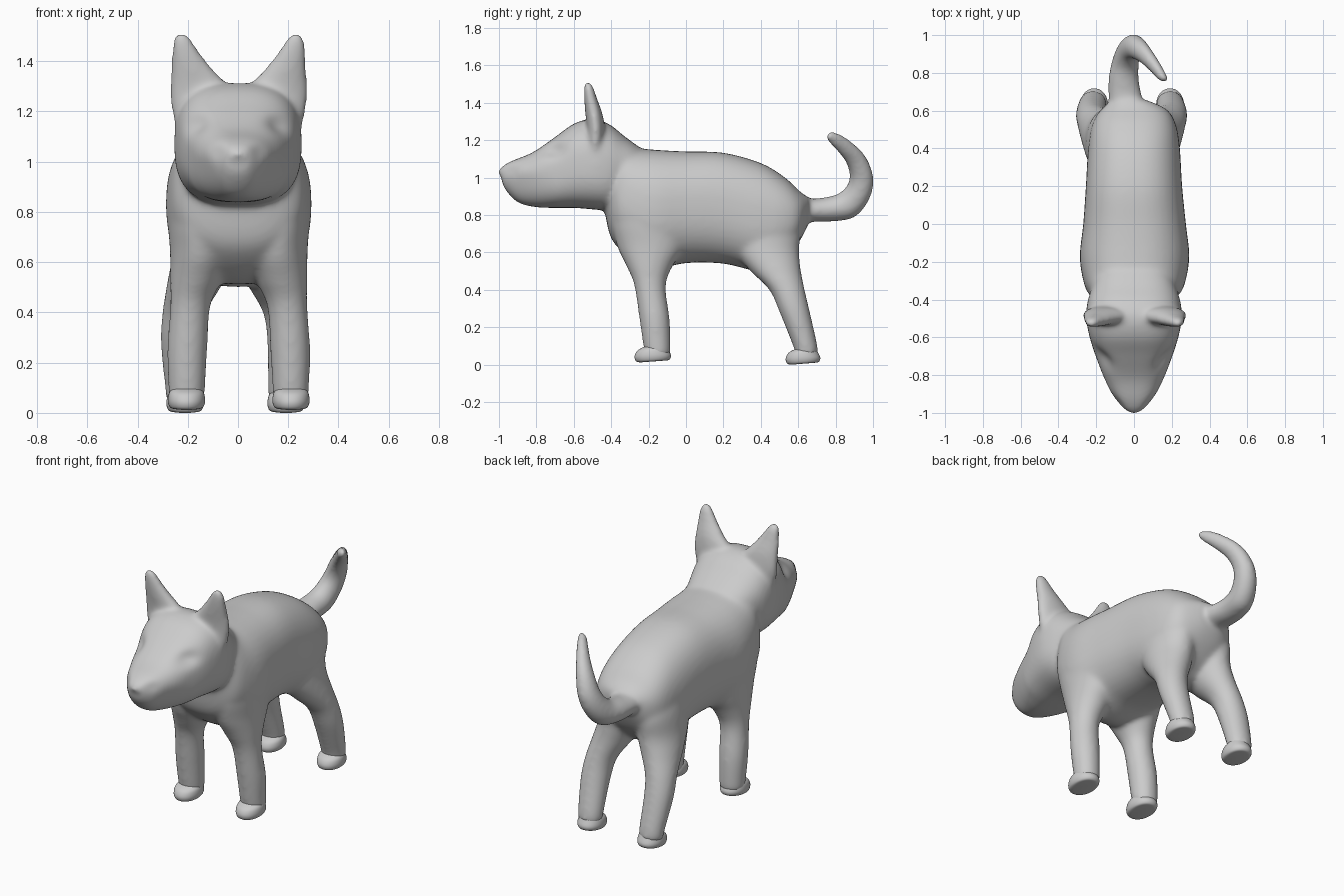
import bpy, bmesh, math
from mathutils import Vector


def catmull(a, b, c, d, t):
    return [0.5 * (2*q + (r-p)*t + (2*p-5*q+4*r-s)*t*t + (3*q-p-3*r+s)*t**3)
            for p, q, r, s in zip(a, b, c, d)]


def loft(bm, rings, n=2.0, side=1, seg=40, sub=6, dx=0):
    """Each ring: (y, z) of one edge, (y, z) of the opposite edge, half width, centre x."""
    R = [rings[0]] + list(rings) + [rings[-1]]
    stations = [catmull(*R[i-1:i+3], k / sub) for i in range(1, len(R) - 2) for k in range(sub)]
    stations.append(rings[-1])
    loops = []
    for ya, za, yb, zb, hw, cx in stations:
        loop = []
        for k in range(seg):
            t = 2 * math.pi * k / seg
            c, s = [math.copysign(abs(v) ** (2 / n), v) for v in (math.cos(t), math.sin(t))]
            loop.append(bm.verts.new((side * (cx + hw * s) + dx,
                                      (ya + yb) / 2 + (yb - ya) / 2 * c,
                                      (za + zb) / 2 + (zb - za) / 2 * c)))
        loops.append(loop)
    for a, b in zip(loops, loops[1:]):
        for k in range(seg):
            j = (k + 1) % seg
            bm.faces.new((a[k], a[j], b[j], b[k]))
    bm.faces.new(loops[0][::-1])
    bm.faces.new(loops[-1])


def finish(bm, name, voxel=None, smooth=0):
    bmesh.ops.recalc_face_normals(bm, faces=bm.faces)
    me = bpy.data.meshes.new(name)
    bm.to_mesh(me)
    bm.free()
    ob = bpy.data.objects.new(name, me)
    bpy.context.collection.objects.link(ob)
    for p in me.polygons:
        p.use_smooth = True
    if voxel:
        m = ob.modifiers.new("blend", 'REMESH')
        m.mode = 'VOXEL'
        m.voxel_size = voxel
        m.use_smooth_shade = True
        s = ob.modifiers.new("soften", 'SMOOTH')
        s.factor = 0.5
        s.iterations = smooth
    return ob


# head with cheeks and muzzle
bm = bmesh.new()
loft(bm, [(-.985, 1.0, -1.008, 1.03, .02, 0), (-.972, .945, -.982, 1.06, .058, 0),
          (-.9, .868, -.93, 1.09, .112, 0), (-.8, .842, -.82, 1.135, .163, 0),
          (-.7, .838, -.7, 1.217, .203, 0), (-.6, .838, -.6, 1.288, .235, 0),
          (-.51, .831, -.5, 1.314, .253, 0), (-.455, .827, -.41, 1.285, .25, 0),
          (-.425, .835, -.33, 1.222, .235, 0), (-.41, .88, -.25, 1.163, .21, 0),
          (-.38, .93, -.2, 1.12, .16, 0)], n=2.7)
# chin narrows downward; eye sockets and mouth corners are pressed in
for v in bm.verts:
    low = min(1, max(0, (1.03 - v.co.z) / .16))
    fwd = min(1, max(0, (-.7 - v.co.y) / .2))
    v.co.x *= 1 - .3 * low * fwd
    for x, y, z, r, d in ((.16, -.71, 1.145, .05, .032), (.09, -.95, 1.04, .035, .014)):
        q = Vector((abs(v.co.x) - x, (v.co.y - y) * .7, (v.co.z - z) * 1.5))
        w = math.exp(-q.length_squared / r ** 2) * d
        v.co += Vector((-math.copysign(w * .6, v.co.x), w * .7, -w * .2))
# torso
loft(bm, [(-.50, .92, -.42, 1.21, .18, 0), (-.44, .83, -.32, 1.20, .222, 0),
          (-.385, .65, -.25, 1.16, .265, .002), (-.2, .515, -.15, 1.148, .29, .003),
          (0, .543, 0, 1.14, .272, .003), (.2, .54, .2, 1.133, .255, 0),
          (.4, .50, .4, 1.078, .243, 0), (.52, .56, .53, 1.0, .222, 0),
          (.60, .65, .61, .925, .175, 0), (.65, .74, .66, .893, .09, -.02)], n=2.4)
# legs
front_leg = [(-.33, .96, -.02, .96, .07, .17), (-.395, .80, .03, .80, .11, .17),
             (-.37, .64, 0, .64, .122, .152), (-.32, .53, -.07, .53, .103, .17),
             (-.278, .43, -.108, .42, .08, .193), (-.25, .25, -.088, .25, .08, .205),
             (-.228, .1, -.082, .1, .073, .207), (-.215, .05, -.085, .05, .07, .207)]
hind_leg = [(.22, .90, .52, .90, .06, .14), (.22, .75, .61, .75, .11, .125),
            (.25, .62, .605, .62, .12, .13), (.34, .505, .612, .52, .11, .16),
            (.445, .40, .635, .40, .088, .2), (.50, .28, .663, .28, .083, .212),
            (.572, .1, .703, .1, .073, .205), (.585, .05, .70, .05, .068, .205)]
# upright pointed ears
ear = [(-.52, 1.10, -.45, 1.10, .05, .19), (-.53, 1.18, -.44, 1.18, .092, .17),
       (-.53, 1.25, -.435, 1.25, .112, .162), (-.535, 1.31, -.44, 1.31, .112, .162),
       (-.54, 1.36, -.452, 1.36, .088, .183), (-.545, 1.42, -.474, 1.42, .062, .206),
       (-.547, 1.47, -.49, 1.47, .043, .221), (-.545, 1.5, -.502, 1.5, .028, .227),
       (-.538, 1.51, -.515, 1.51, .012, .228)]
for side in (1, -1):
    loft(bm, front_leg, side=side, dx=.003)
    loft(bm, hind_leg, side=side, dx=-.013)
    loft(bm, ear, side=side, dx=.003)
# curled tail
loft(bm, [(.56, .74, .56, .92, .09, -.03), (.66, .762, .66, .888, .09, -.045),
          (.78, .765, .76, .898, .08, -.055), (.90, .787, .82, .918, .072, -.045),
          (.978, .878, .863, .962, .066, -.025), (1.004, .99, .874, 1.01, .06, 0),
          (.968, 1.102, .862, 1.063, .053, .035), (.902, 1.178, .833, 1.112, .045, .08),
          (.832, 1.229, .788, 1.161, .036, .125), (.773, 1.247, .753, 1.201, .027, .157),
          (.755, 1.238, .748, 1.213, .012, .166)])
finish(bm, "animal_body", .011, 20)

# paws with flat soles
for name, y0, y1, cx, dx, z0 in (("front_paw", -.275, -.08, .208, .003, .012),
                                 ("hind_paw", .533, .718, .201, -.01, 0)):
    for side, label in ((1, "right"), (-1, "left")):
        bm = bmesh.new()
        loft(bm, [(y0 + .03, z0, y1 - .03, z0 + .01, .048, cx),
                  (y0 + .008, z0 + .006, y1 - .008, z0 + .015, .066, cx),
                  (y0, z0 + .032, y1, z0 + .037, .074, cx),
                  (y0 + .015, z0 + .063, y1 - .014, z0 + .068, .07, cx),
                  (y0 + .05, z0 + .083, y1 - .024, z0 + .087, .058, cx)],
             n=2.1, side=side, dx=dx, sub=4)
        finish(bm, label + "_" + name)
